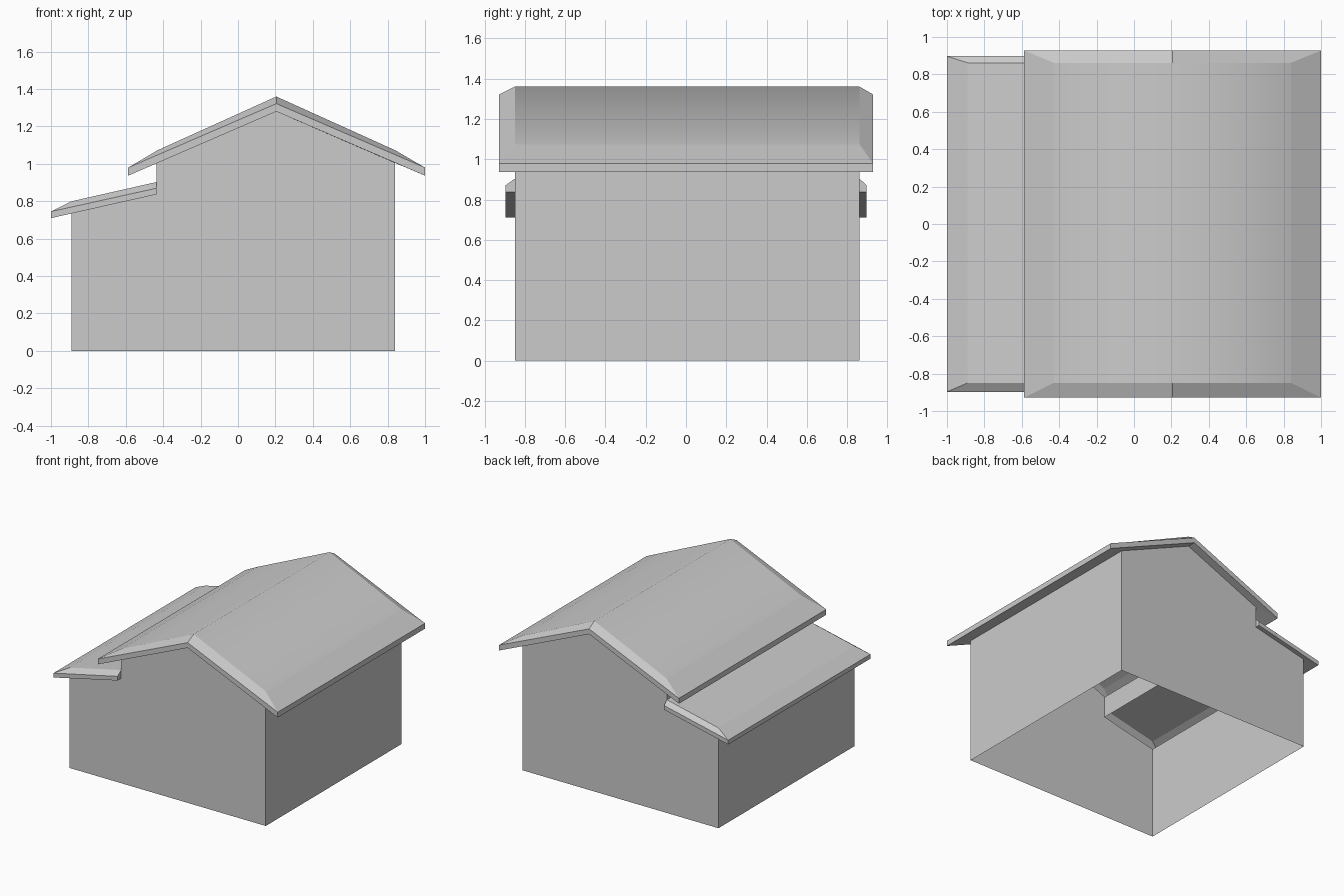
import bpy, bmesh

if "Cube" in bpy.data.objects:
    bpy.data.objects.remove(bpy.data.objects["Cube"])

WALL_Y = (-0.85, 0.862)     # front and back wall planes
MAIN_Y = (-0.928, 0.928)    # main roof overhang
LOW_Y = (-0.897, 0.897)     # lower roof overhang


def finish(name, bm):
    bmesh.ops.remove_doubles(bm, verts=bm.verts, dist=0.0005)
    bmesh.ops.recalc_face_normals(bm, faces=bm.faces)
    mesh = bpy.data.meshes.new(name)
    bm.to_mesh(mesh)
    bm.free()
    bpy.context.collection.objects.link(bpy.data.objects.new(name, mesh))


def rows(bm, profile, ys):
    """Repeat an x-z profile at the front and at the back."""
    return [[bm.verts.new((x, y, z)) for x, z in profile] for y in ys]


def build_walls():
    # Hollow shell, open at the bottom and under the roofs
    profile = [(-0.89, 0), (-0.89, 0.735), (-0.435, 0.837), (-0.435, 1.005),
               (0.205, 1.28), (0.84, 1.005), (0.84, 0)]
    bm = bmesh.new()
    front, back = rows(bm, profile, WALL_Y)
    bm.faces.new(front)
    bm.faces.new(back)
    for i in (0, 2, 5):     # left wall, step wall, right wall
        bm.faces.new((front[i], front[i + 1], back[i + 1], back[i]))
    finish("walls", bm)


def build_roof(name, layers, open_end):
    """Layers run from soffit at the wall, out round the edge, to the top."""
    bm = bmesh.new()
    rings = [rows(bm, profile, ys) for profile, ys in layers]
    n = len(layers[0][0])
    for a, b in zip(rings, rings[1:]):
        for side in (0, 1):             # gable edges
            for i in range(n - 1):
                bm.faces.new((a[side][i], a[side][i + 1],
                              b[side][i + 1], b[side][i]))
        for i in ((0,) if open_end else (0, n - 1)):    # eaves
            bm.faces.new((a[0][i], a[1][i], b[1][i], b[0][i]))
    if open_end:                        # small caps on the overhang ends
        for side in (0, 1):
            bm.faces.new([r[side][-1] for r in rings])
    front, back = rings[-1]
    for i in range(n - 1):              # roof slopes
        face = bm.faces.new((front[i], front[i + 1], back[i + 1], back[i]))
        face.smooth = True
    finish(name, bm)


build_walls()

# Main gable roof
build_roof("main_roof", [
    ([(-0.435, 1.005), (0.205, 1.28), (0.84, 1.005)], WALL_Y),
    ([(-0.587, 0.937), (0.205, 1.28), (1.0, 0.937)], MAIN_Y),
    ([(-0.587, 0.98), (0.205, 1.322), (1.0, 0.98)], MAIN_Y),
    ([(-0.43, 1.073), (0.205, 1.36), (0.84, 1.073)], WALL_Y)], False)

# Lower lean-to roof
build_roof("lower_roof", [
    ([(-0.89, 0.735), (-0.435, 0.837)], WALL_Y),
    ([(-1.0, 0.71), (-0.435, 0.837)], LOW_Y),
    ([(-1.0, 0.745), (-0.435, 0.87)], LOW_Y),
    ([(-0.89, 0.80), (-0.435, 0.903)], WALL_Y)], True)
